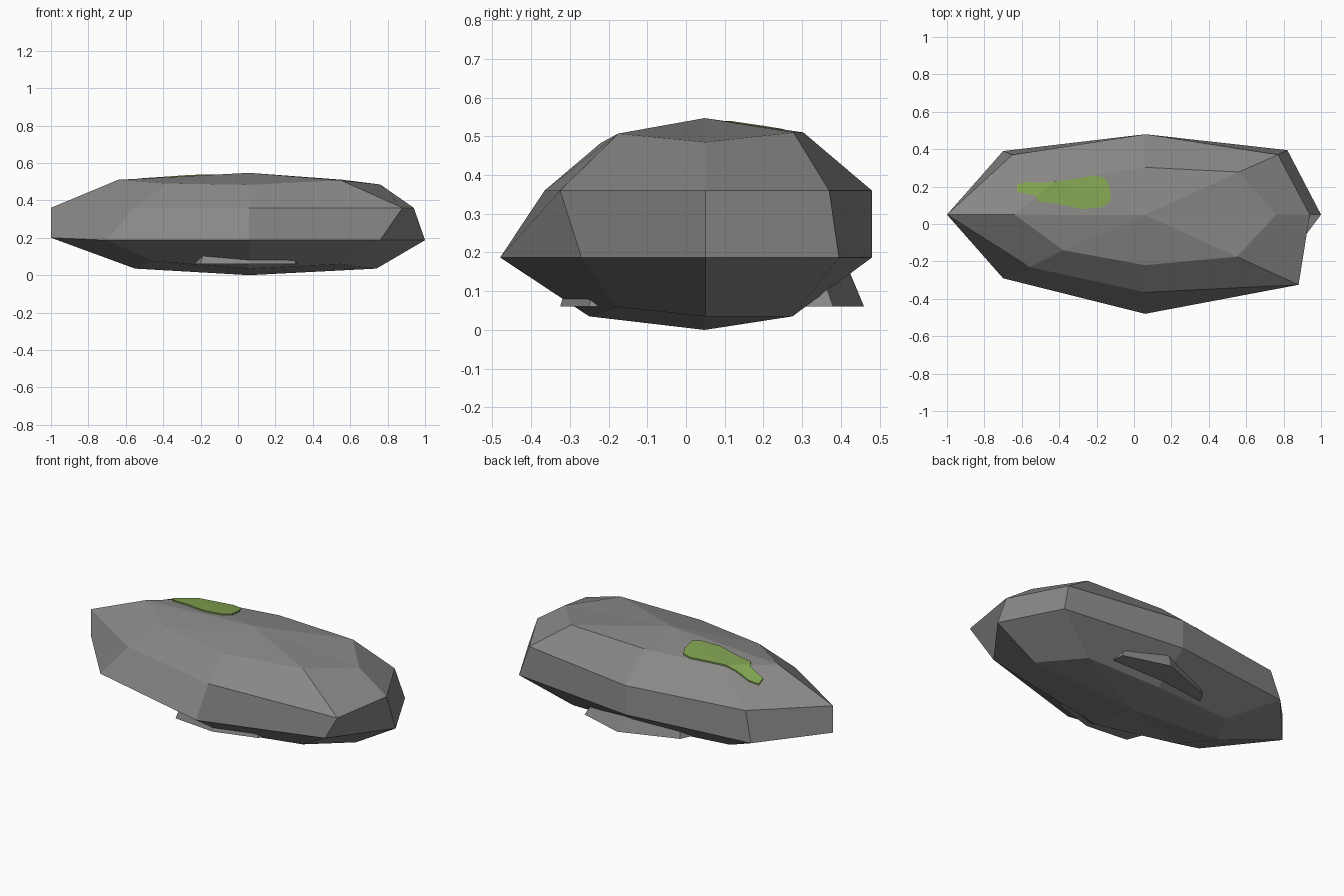
import bpy
import bmesh

if "Cube" in bpy.data.objects:
    bpy.data.objects.remove(bpy.data.objects["Cube"], do_unlink=True)


def make_material(name, color):
    material = bpy.data.materials.new(name)
    material.use_nodes = True
    material.diffuse_color = (*color, 1)
    material.node_tree.nodes["Principled BSDF"].inputs["Base Color"].default_value = (*color, 1)
    return material


def make_loft(name, rings, material, bottom_tip=None, top_tip=None):
    """Skin a stack of equal point rings, closing each end with a fan or a cap."""
    bm = bmesh.new()
    loops = [[bm.verts.new(point) for point in ring] for ring in rings]
    count = len(loops[0])
    for lower, upper in zip(loops, loops[1:]):
        for i in range(count):
            j = (i + 1) % count
            bm.faces.new((lower[i], lower[j], upper[j], upper[i]))
    for loop, tip in ((loops[0], bottom_tip), (loops[-1], top_tip)):
        if tip is None:
            bm.faces.new(loop)
        else:
            peak = bm.verts.new(tip)
            for i in range(count):
                bm.faces.new((loop[i], loop[(i + 1) % count], peak))
    bmesh.ops.recalc_face_normals(bm, faces=bm.faces[:])
    mesh = bpy.data.meshes.new(name)
    bm.to_mesh(mesh)
    bm.free()
    mesh.materials.append(material)
    obj = bpy.data.objects.new(name, mesh)
    bpy.context.collection.objects.link(obj)
    return obj


def at_height(outline, z):
    return [(x, y, z) for x, y in outline]


stone = make_material("stone grey", (0.25, 0.245, 0.24))
moss_green = make_material("moss green", (0.22, 0.36, 0.08))

# Rings run from the -x end, round the front, to the +x end and the back
foot = [(-.55, .05, .035), (-.45, -.18, .075), (.06, -.25, .035), (.55, -.18, .06),
        (.74, .05, .035), (.55, .275, .035), (.06, .275, .035), (-.45, .23, .05)]
widest = at_height([(-1, .05), (-.7, -.29), (.06, -.48), (.76, -.27),
                    (1, .05), (.82, .395), (.06, .48), (-.7, .39)], .187)
widest[0] = (-1, .05, .2)
shoulder = at_height([(-1, .05), (-.56, -.23), (.06, -.365), (.88, -.325),
                      (.94, .05), (.77, .37), (.06, .48), (-.65, .37)], .36)
crown = [(-.64, .05, .51), (-.38, -.14, .49), (.06, -.22, .483), (.55, -.175, .507),
         (.76, .05, .485), (.56, .278, .51), (.06, .303, .51), (-.42, .23, .506)]
rock_rings = [foot, widest, shoulder, crown]
tips = (.06, .048, 0), (.06, .048, .547)
rock = make_loft("boulder", rock_rings, stone, *tips)

# Low slab poking out under the front and back
slab_outline = [(-.2, -.3), (.06, -.325), (.31, -.25), (.42, .1),
                (.4, .38), (.13, .46), (-.2, .34), (-.34, .05)]
slab_top = [(x * .85, y * .9) for x, y in slab_outline]
make_loft("base_slab", [at_height(slab_outline, .06), at_height(slab_top, .17)], stone)

# Moss: a patch outline trimmed to a slightly raised copy of the boulder
moss_outline = [(-.625, .17), (-.53, .155), (-.51, .12), (-.42, .11), (-.28, .08),
                (-.17, .09), (-.125, .12), (-.13, .2), (-.155, .245), (-.21, .26),
                (-.36, .235), (-.48, .22), (-.57, .225), (-.625, .21)]
moss = make_loft("moss_patch", [at_height(moss_outline, .4), at_height(moss_outline, .6)], moss_green)
trimmer = make_loft("moss_trimmer", rock_rings, moss_green, *tips)
trimmer.location.z = .008
trimmer.hide_render = True
trimmer.hide_viewport = True
trim = moss.modifiers.new("follow_boulder", "BOOLEAN")
trim.operation = "INTERSECT"
trim.solver = "EXACT"
trim.object = trimmer
